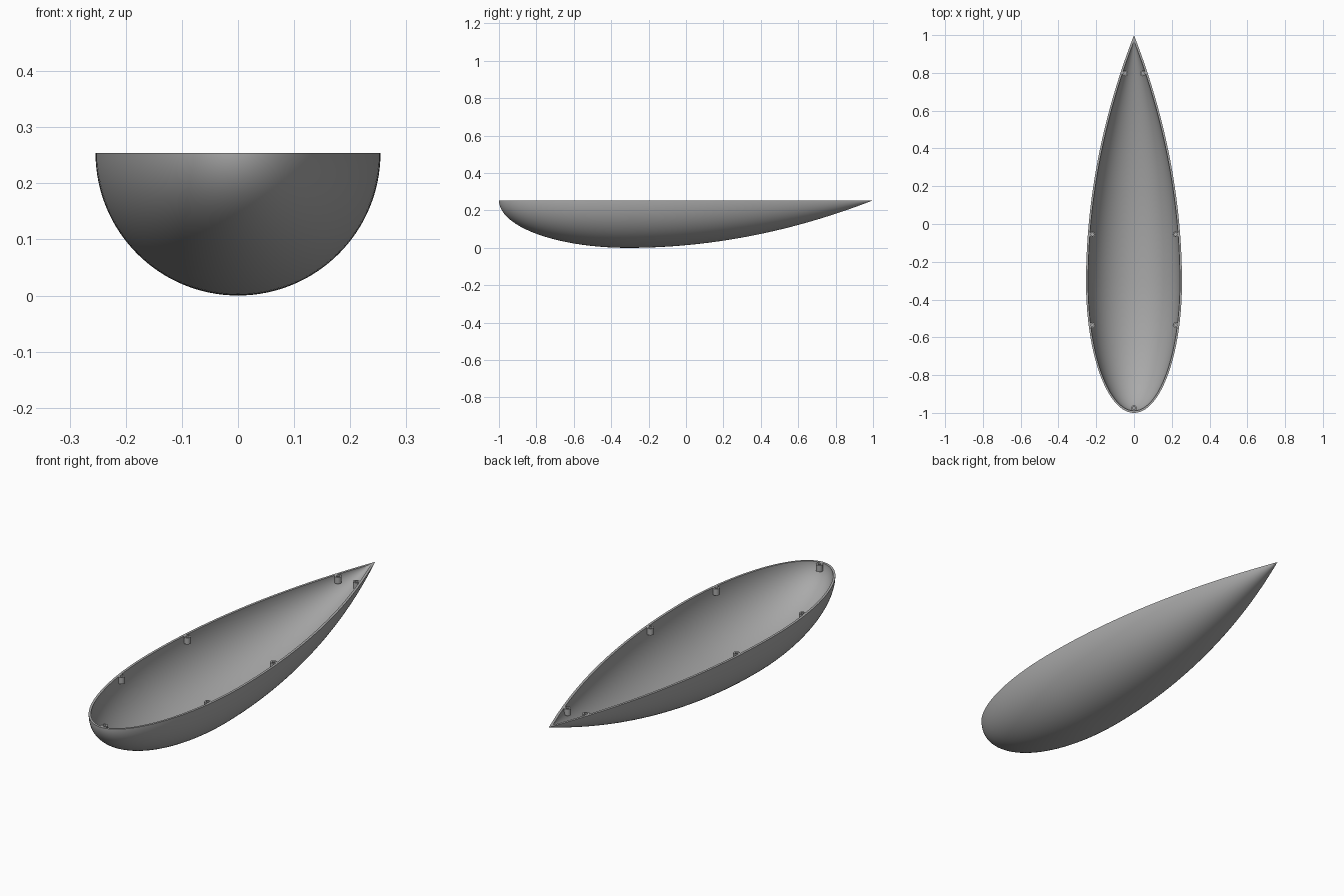
import bpy
import bmesh
from math import pi, sin, cos

old = bpy.data.objects.get("Cube")
if old:
    bpy.data.objects.remove(old, do_unlink=True)

RIM_Z = 0.254
MID_Y = -0.31

grey = bpy.data.materials.new("hull grey")
grey.use_nodes = True
colour = (0.4, 0.4, 0.4, 1)
grey.diffuse_color = colour
grey.node_tree.nodes["Principled BSDF"].inputs["Base Color"].default_value = colour


def profile(nose, tail, radius, steps=40):
    """Elliptical nose followed by a parabolic taper to a pointed tail."""
    pts = []
    for i in range(steps + 1):
        a = pi / 2 * i / steps
        pts.append((MID_Y - (MID_Y - nose) * cos(a), radius * sin(a)))
    for i in range(1, steps + 1):
        t = i / steps
        pts.append((MID_Y + (tail - MID_Y) * t, radius * (1 - t * t)))
    return pts


def finish(bm, name, angle):
    bmesh.ops.remove_doubles(bm, verts=bm.verts, dist=0.00005)
    bmesh.ops.recalc_face_normals(bm, faces=bm.faces)
    mesh = bpy.data.meshes.new(name)
    bm.to_mesh(mesh)
    bm.free()
    mesh.materials.append(grey)
    obj = bpy.data.objects.new(name, mesh)
    bpy.context.collection.objects.link(obj)
    bpy.ops.object.select_all(action="DESELECT")
    obj.select_set(True)
    bpy.context.view_layer.objects.active = obj
    bpy.ops.object.shade_smooth_by_angle(angle=angle)
    return obj


def skin(bm, rows):
    for a, b in zip(rows, rows[1:]):
        for i in range(len(a) - 1):
            bm.faces.new((a[i], a[i + 1], b[i + 1], b[i]))


# Hull half shell: outer skin, inner skin and the flat rim between them
bm = bmesh.new()
SEGMENTS = 64
shells = []
for pts in (profile(-1, 1, RIM_Z), profile(-0.989, 0.97, RIM_Z - 0.011)):
    rows = []
    for s in range(SEGMENTS + 1):
        a = pi * s / SEGMENTS
        rows.append([bm.verts.new((r * cos(a), y, RIM_Z - r * sin(a))) for y, r in pts])
    skin(bm, rows)
    shells.append(rows)
outer, inner = shells
for edge in (0, -1):
    skin(bm, [outer[edge], inner[edge]])
finish(bm, "hull_shell", 0.7)


# Screw bosses: short posts with a blind hole, flush with the rim
def boss(name, x, y, radius=0.015, height=0.03):
    bm = bmesh.new()
    hole = radius * 0.5
    section = [(0, -height), (radius, -height), (radius, 0),
               (hole, 0), (hole, -height * 0.8), (0, -height * 0.8)]
    sides = 24
    rows = []
    for s in range(sides + 1):
        a = 2 * pi * s / sides
        rows.append([bm.verts.new((x + r * cos(a), y + r * sin(a), RIM_Z + z))
                     for r, z in section])
    skin(bm, rows)
    finish(bm, name, 0.6)


boss("nose_boss", 0, -0.974)
for side, sign in (("left", 1), ("right", -1)):
    for place, x, y in (("front", 0.22, -0.535), ("middle", 0.22, -0.055), ("tail", 0.047, 0.797)):
        boss(f"{place}_boss_{side}", sign * x, y)
